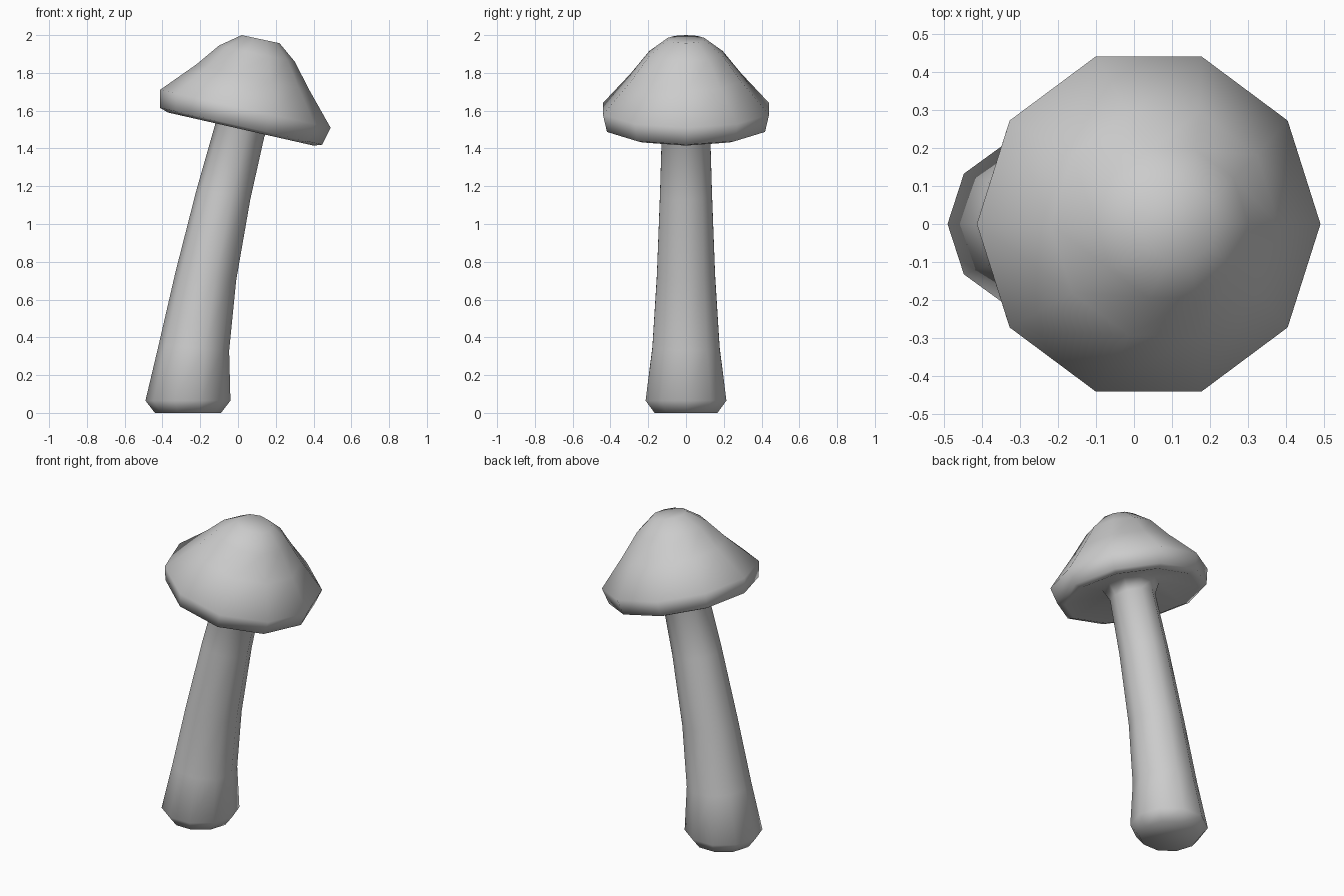
import bpy, bmesh, math
from mathutils import Vector

if "Cube" in bpy.data.objects:
    bpy.data.objects.remove(bpy.data.objects["Cube"])

SIDES = 10

# Each ring: left (x, z) and right (x, z) ends as seen from the front
stem_rings = [
    ((-0.44, 0.00), (-0.09, 0.00)),
    ((-0.49, 0.065), (-0.04, 0.065)),
    ((-0.42, 0.36), (-0.047, 0.33)),
    ((-0.33, 0.75), (-0.01, 0.70)),
    ((-0.22, 1.18), (0.065, 1.13)),
    ((-0.12, 1.53), (0.14, 1.465)),
]
# Recessed gill side, rim, then dome
cap_rings = [
    ((-0.138, 1.60), (0.19, 1.525)),
    ((-0.37, 1.59), (0.40, 1.415)),
    ((-0.413, 1.615), (0.445, 1.42)),
    ((-0.413, 1.71), (0.49, 1.51)),
    ((-0.22, 1.845), (0.38, 1.705)),
    ((-0.10, 1.945), (0.30, 1.86)),
    ((0.02, 2.00), (0.22, 1.957)),
]


def add_ring(bm, left, right):
    a = Vector((left[0], 0, left[1]))
    b = Vector((right[0], 0, right[1]))
    centre, half = (a + b) / 2, (b - a) / 2
    side = Vector((0, half.length, 0))
    return [bm.verts.new(centre + half * math.cos(t) + side * math.sin(t))
            for t in (2 * math.pi * i / SIDES for i in range(SIDES))]


# Stem and cap are one continuous tilted loft
bm = bmesh.new()
loops = [add_ring(bm, l, r) for l, r in stem_rings + cap_rings]
for lo, hi in zip(loops, loops[1:]):
    for i in range(SIDES):
        j = (i + 1) % SIDES
        bm.faces.new((lo[i], lo[j], hi[j], hi[i]))
bm.faces.new(loops[0][::-1])
bm.faces.new(loops[-1])
bmesh.ops.recalc_face_normals(bm, faces=bm.faces[:])
for f in bm.faces:
    f.smooth = True

mesh = bpy.data.meshes.new("mushroom")
bm.to_mesh(mesh)
bm.free()
bpy.context.collection.objects.link(bpy.data.objects.new("mushroom", mesh))
